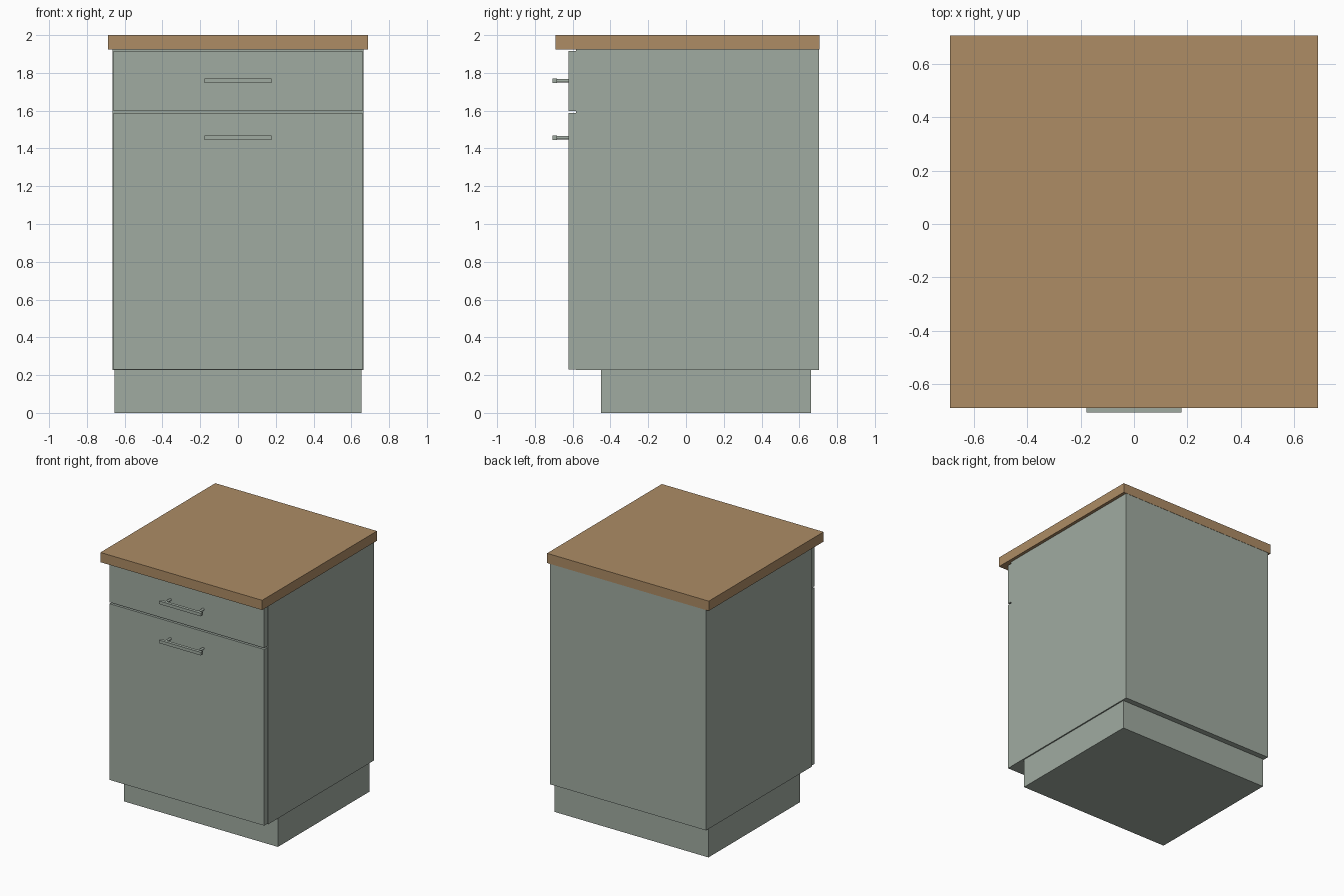
import bpy
import math

default = bpy.data.objects.get("Cube")
if default:
    bpy.data.objects.remove(default, do_unlink=True)


def make_material(name, rgb):
    mat = bpy.data.materials.new(name)
    mat.use_nodes = True
    mat.diffuse_color = (*rgb, 1)
    mat.node_tree.nodes["Principled BSDF"].inputs["Base Color"].default_value = (*rgb, 1)
    return mat


green = make_material("sage green paint", (0.352, 0.407, 0.356))
wood = make_material("oak wood", (0.418, 0.262, 0.13))


def box(name, half_width, y, z, mat):
    """Box centred on x = 0, with (min, max) spans in y and z."""
    bpy.ops.mesh.primitive_cube_add(size=1, location=(0, sum(y) / 2, sum(z) / 2))
    obj = bpy.context.object
    obj.name = name
    obj.scale = (2 * half_width, y[1] - y[0], z[1] - z[0])
    bpy.ops.object.transform_apply(location=False, rotation=False, scale=True)
    obj.data.materials.append(mat)
    return obj


# Cabinet body, recessed plinth and worktop
box("plinth", 0.655, (-0.45, 0.662), (0, 0.227), green)
box("carcass", 0.665, (-0.582, 0.705), (0.227, 1.925), green)
box("worktop", 0.689, (-0.69, 0.707), (1.925, 2.0), wood)

# Drawer front and door with narrow gaps around them
FRONT = -0.623
box("drawer_front", 0.659, (FRONT, -0.582), (1.599, 1.917), green)
box("door", 0.659, (FRONT, -0.582), (0.231, 1.588), green)

# Bar handles, each on two round posts
for part, height in (("drawer", 1.758), ("door", 1.457)):
    box(part + "_handle_bar", 0.178, (-0.707, -0.683),
        (height - 0.012, height + 0.012), green)
    for side, x in (("right", -0.14), ("left", 0.14)):
        bpy.ops.mesh.primitive_cylinder_add(
            vertices=16, radius=0.009, depth=0.066,
            location=(x, -0.654, height), rotation=(math.pi / 2, 0, 0))
        post = bpy.context.object
        post.name = f"{part}_handle_post_{side}"
        post.data.materials.append(green)
        bpy.ops.object.shade_smooth_by_angle()
